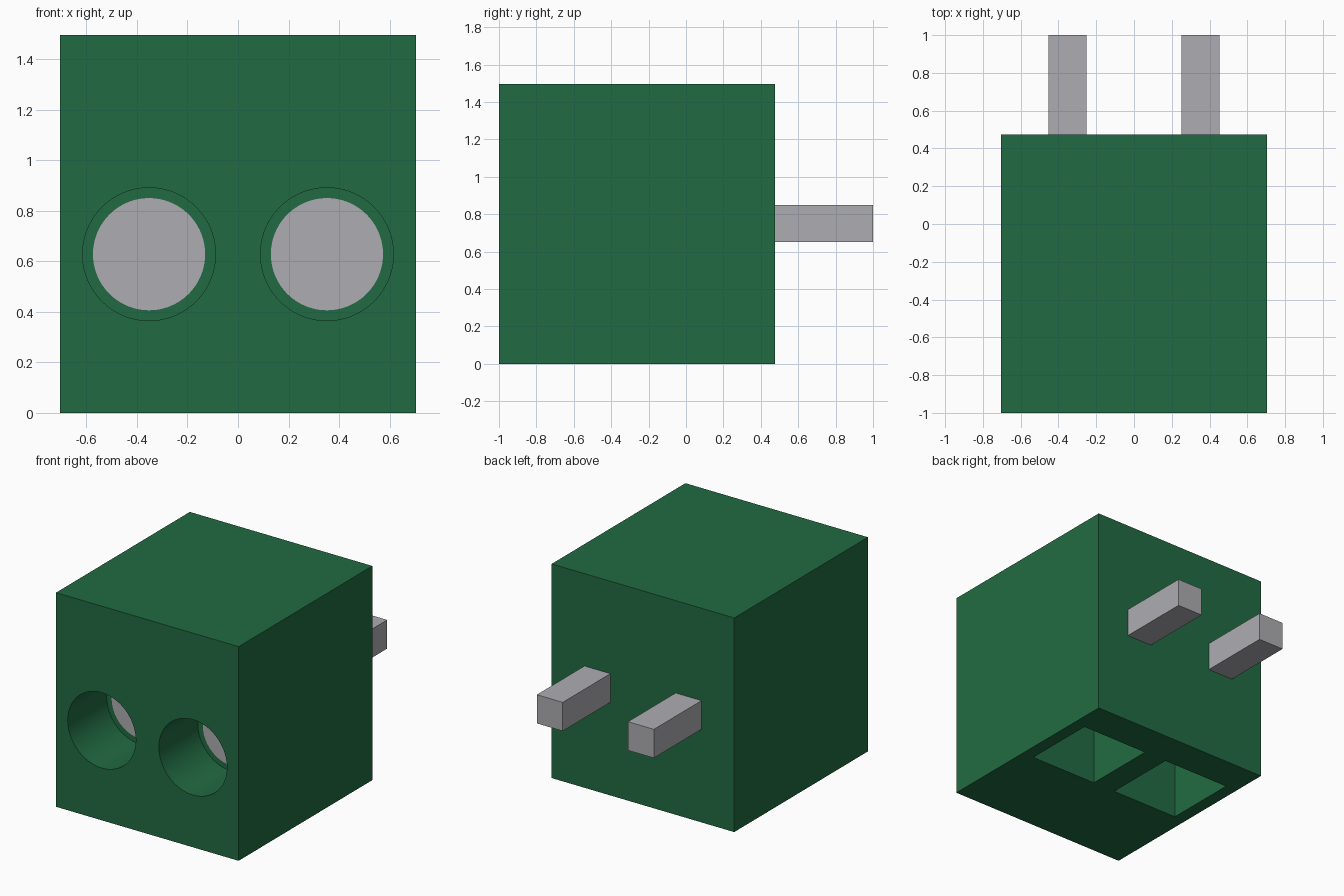
import bpy
import math

cube = bpy.data.objects.get("Cube")
if cube:
    bpy.data.objects.remove(cube, do_unlink=True)


def material(name, rgb):
    mat = bpy.data.materials.new(name)
    mat.use_nodes = True
    mat.diffuse_color = (*rgb, 1)
    bsdf = next(n for n in mat.node_tree.nodes if n.type == 'BSDF_PRINCIPLED')
    bsdf.inputs["Base Color"].default_value = (*rgb, 1)
    return mat


GREEN = material("green", (0.0152, 0.147, 0.0545))
GREY = material("light grey", (0.423, 0.418, 0.445))


def finish(name, mat):
    obj = bpy.context.object
    obj.name = obj.data.name = name
    obj.data.materials.append(mat)
    return obj


def box(name, mat, low, high):
    """Box between two opposite corners."""
    bpy.ops.mesh.primitive_cube_add(
        size=1, location=[(a + b) / 2 for a, b in zip(low, high)])
    obj = finish(name, mat)
    obj.scale = [b - a for a, b in zip(low, high)]
    bpy.ops.object.transform_apply(location=False, rotation=False, scale=True)
    return obj


def rod(name, mat, x, z, radius, y0, y1):
    """Cylinder along y from y0 to y1."""
    bpy.ops.mesh.primitive_cylinder_add(
        vertices=96, radius=radius, depth=y1 - y0,
        location=(x, (y0 + y1) / 2, z), rotation=(math.pi / 2, 0, 0))
    return finish(name, mat)


def carve(target, cutter):
    """Subtract the cutter from the target and discard it."""
    cutter.hide_render = True
    mod = target.modifiers.new("cut", 'BOOLEAN')
    mod.operation = 'DIFFERENCE'
    mod.solver = 'EXACT'
    mod.object = cutter
    bpy.context.view_layer.objects.active = target
    bpy.ops.object.modifier_apply(modifier=mod.name)
    bpy.data.objects.remove(cutter, do_unlink=True)


FRONT, BACK = -1.0, 0.475
HOLE_X, HOLE_Z, HOLE_R = 0.352, 0.628, 0.263
FLOOR = FRONT + 0.43

# Main block
block = box("block", GREEN, (-0.705, FRONT, 0), (0.705, BACK, 1.495))

for side, label in ((1, "left"), (-1, "right")):
    x = side * HOLE_X
    # Round socket in the front
    carve(block, rod("socket_cutter", GREEN, x, HOLE_Z, HOLE_R, FRONT - 0.1, FLOOR))
    # Square well in the underside
    carve(block, box("well_cutter", GREEN, (x - HOLE_R, -0.31, -0.1),
                     (x + HOLE_R, 0.22, 0.5)))
    # Grey contact at the bottom of the socket
    rod(label + "_contact", GREY, x, HOLE_Z, 0.222, FLOOR - 0.004, FLOOR + 0.004)
    # Prong on the back
    px = side * 0.352
    box(label + "_prong", GREY, (px - 0.1, BACK - 0.02, 0.65),
        (px + 0.1, 1.0, 0.85))

# Smooth socket walls, sharp edges
bpy.ops.object.select_all(action='DESELECT')
block.select_set(True)
bpy.context.view_layer.objects.active = block
bpy.ops.object.shade_smooth_by_angle(angle=math.radians(30))
